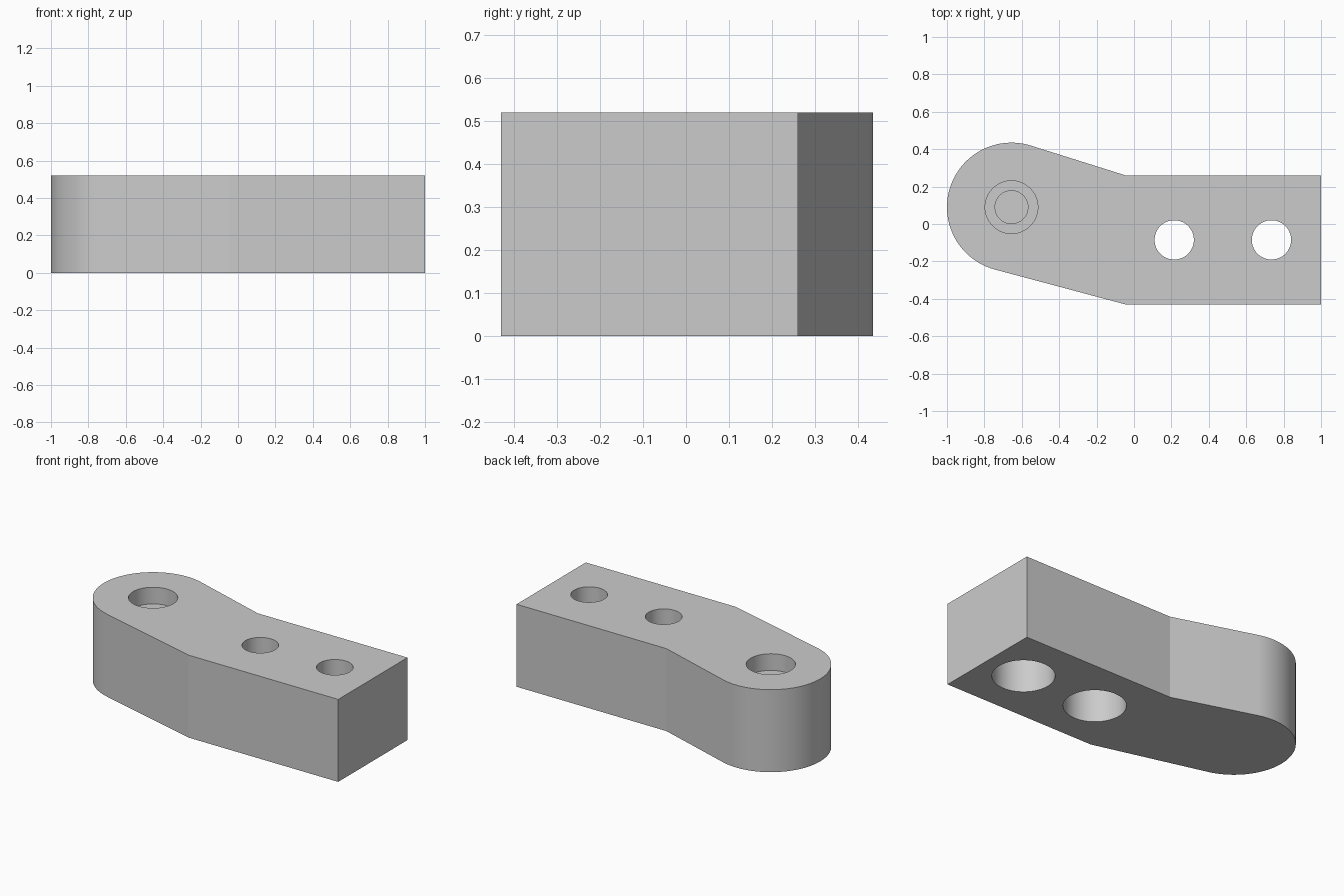
import bpy, bmesh, math

HEIGHT = 0.52
PIVOT = (-0.655, 0.09)
END_R = 0.345

if "Cube" in bpy.data.objects:
    bpy.data.objects.remove(bpy.data.objects["Cube"], do_unlink=True)

grey = bpy.data.materials.new("plain grey")
grey.use_nodes = True
colour = (0.6, 0.6, 0.6, 1)
grey.diffuse_color = colour
grey.node_tree.nodes["Principled BSDF"].inputs["Base Color"].default_value = colour


def make_object(name, bm):
    bmesh.ops.recalc_face_normals(bm, faces=bm.faces)
    mesh = bpy.data.meshes.new(name)
    bm.to_mesh(mesh)
    bm.free()
    mesh.materials.append(grey)
    obj = bpy.data.objects.new(name, mesh)
    bpy.context.collection.objects.link(obj)
    return obj


def tangent_angle(corner, side):
    """Angle on the round end where the line from a corner touches it."""
    dx, dy = corner[0] - PIVOT[0], corner[1] - PIVOT[1]
    return math.atan2(dy, dx) + side * math.acos(END_R / math.hypot(dx, dy))


def stepped_drill(name, x, y, steps):
    """Cutter made of stacked rings; steps are (radius, z) from bottom to top."""
    bm = bmesh.new()
    count = 64
    rings = []
    for radius, z in steps:
        rings.append([bm.verts.new((x + radius * math.cos(math.tau * i / count),
                                    y + radius * math.sin(math.tau * i / count), z))
                      for i in range(count)])
    for low, high in zip(rings, rings[1:]):
        for i in range(count):
            j = (i + 1) % count
            bm.faces.new((low[i], low[j], high[j], high[i]))
    bm.faces.new(rings[0])
    bm.faces.new(rings[-1])
    cutter = make_object(name, bm)
    cutter.hide_render = True
    return cutter


# Arm body: square tail, two tapering sides and a round end
back, front = (-0.045, 0.26), (-0.045, -0.43)
start = tangent_angle(back, 1)
stop = tangent_angle(front, -1) + math.tau
arc = [start + (stop - start) * i / 48 for i in range(49)]
outline = [(1, front[1]), (1, back[1]), back]
outline += [(PIVOT[0] + END_R * math.cos(a), PIVOT[1] + END_R * math.sin(a)) for a in arc]
outline.append(front)

bm = bmesh.new()
base = bm.faces.new([bm.verts.new((x, y, 0)) for x, y in outline])
top = bmesh.ops.extrude_face_region(bm, geom=[base], use_keep_orig=True)
bmesh.ops.translate(bm, vec=(0, 0, HEIGHT),
                    verts=[v for v in top["geom"] if isinstance(v, bmesh.types.BMVert)])
arm = make_object("arm_body", bm)

# Bolt holes counterbored from below, and a stepped blind hole in the round end
cutters = [stepped_drill(f"bolt_hole_{i}", x, -0.085,
                         [(0.177, -0.1), (0.177, 0.27), (0.105, 0.27), (0.105, 0.6)])
           for i, x in enumerate((0.215, 0.735))]
cutters.append(stepped_drill("pivot_hole", *PIVOT,
                             [(0.088, 0.12), (0.088, 0.415), (0.141, 0.415), (0.141, 0.6)]))

bpy.ops.object.select_all(action="DESELECT")
arm.select_set(True)
bpy.context.view_layer.objects.active = arm
for cutter in cutters:
    cut = arm.modifiers.new(cutter.name, "BOOLEAN")
    cut.operation = "DIFFERENCE"
    cut.solver = "EXACT"
    cut.object = cutter
    bpy.ops.object.modifier_apply(modifier=cut.name)
    bpy.data.objects.remove(cutter, do_unlink=True)

bpy.ops.object.shade_smooth_by_angle(angle=math.radians(12))
